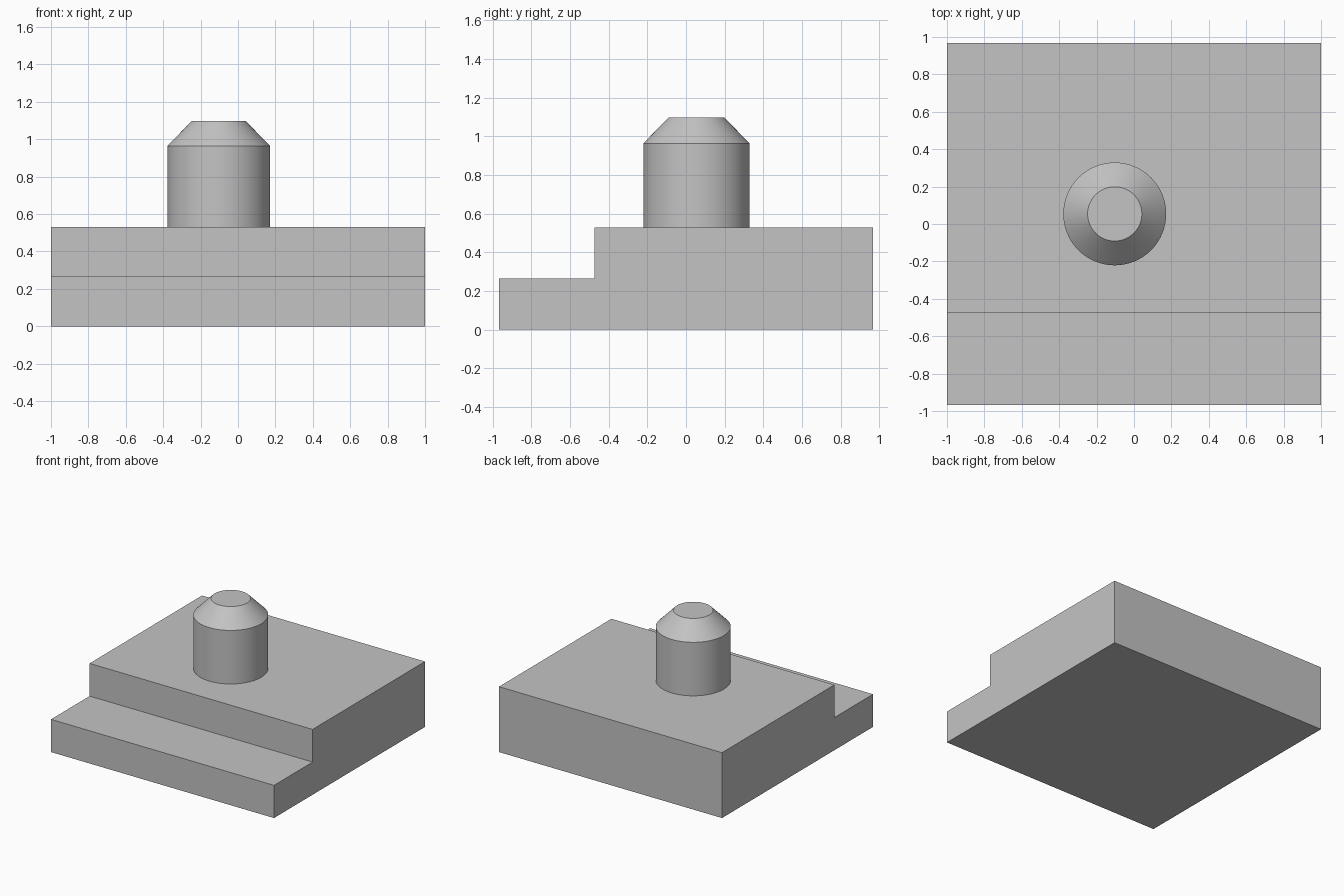
import bpy
import bmesh
import math

default = bpy.data.objects.get("Cube")
if default:
    bpy.data.objects.remove(default, do_unlink=True)

# Single grey material
GREY = (0.55, 0.55, 0.55, 1.0)
grey = bpy.data.materials.new("plain grey")
grey.use_nodes = True
grey.diffuse_color = GREY
grey.node_tree.nodes["Principled BSDF"].inputs["Base Color"].default_value = GREY


def add_object(name, bm):
    """Turn a bmesh into a named grey object."""
    bmesh.ops.recalc_face_normals(bm, faces=bm.faces)
    mesh = bpy.data.meshes.new(name)
    bm.to_mesh(mesh)
    bm.free()
    mesh.materials.append(grey)
    obj = bpy.data.objects.new(name, mesh)
    bpy.context.collection.objects.link(obj)
    return obj


def extrude_profile(name, profile, half_width):
    """Extrude a (y, z) side profile symmetrically along x."""
    bm = bmesh.new()
    side = bm.faces.new([bm.verts.new((-half_width, y, z)) for y, z in profile])
    moved = bmesh.ops.extrude_face_region(bm, geom=[side], use_keep_orig=True)["geom"]
    verts = [v for v in moved if isinstance(v, bmesh.types.BMVert)]
    bmesh.ops.translate(bm, verts=verts, vec=(2 * half_width, 0, 0))
    return add_object(name, bm)


def turned_pin(name, profile, centre, sides=64):
    """Stack rings of (radius, z), closed at both ends."""
    bm = bmesh.new()
    rings = []
    for radius, z in profile:
        angles = [2 * math.pi * i / sides for i in range(sides)]
        rings.append([bm.verts.new((centre[0] + radius * math.cos(a),
                                    centre[1] + radius * math.sin(a), z))
                      for a in angles])
    for low, high in zip(rings, rings[1:]):
        for i in range(sides):
            j = (i + 1) % sides
            bm.faces.new((low[i], low[j], high[j], high[i]))
    bm.faces.new(rings[0])
    bm.faces.new(rings[-1])
    return add_object(name, bm)


# Base block with a lower step along the front
DEPTH, STEP_Y, STEP_Z, TOP_Z = 0.967, -0.473, 0.265, 0.53
extrude_profile("stepped_base",
                [(-DEPTH, 0), (DEPTH, 0), (DEPTH, TOP_Z),
                 (STEP_Y, TOP_Z), (STEP_Y, STEP_Z), (-DEPTH, STEP_Z)], 1.0)

# Upright pin with a chamfered tip
pin = turned_pin("chamfered_pin",
                 [(0.275, TOP_Z), (0.275, 0.964), (0.145, 1.097)],
                 (-0.103, 0.054))
bpy.ops.object.select_all(action='DESELECT')
pin.select_set(True)
bpy.context.view_layer.objects.active = pin
bpy.ops.object.shade_smooth_by_angle(angle=math.radians(30))
